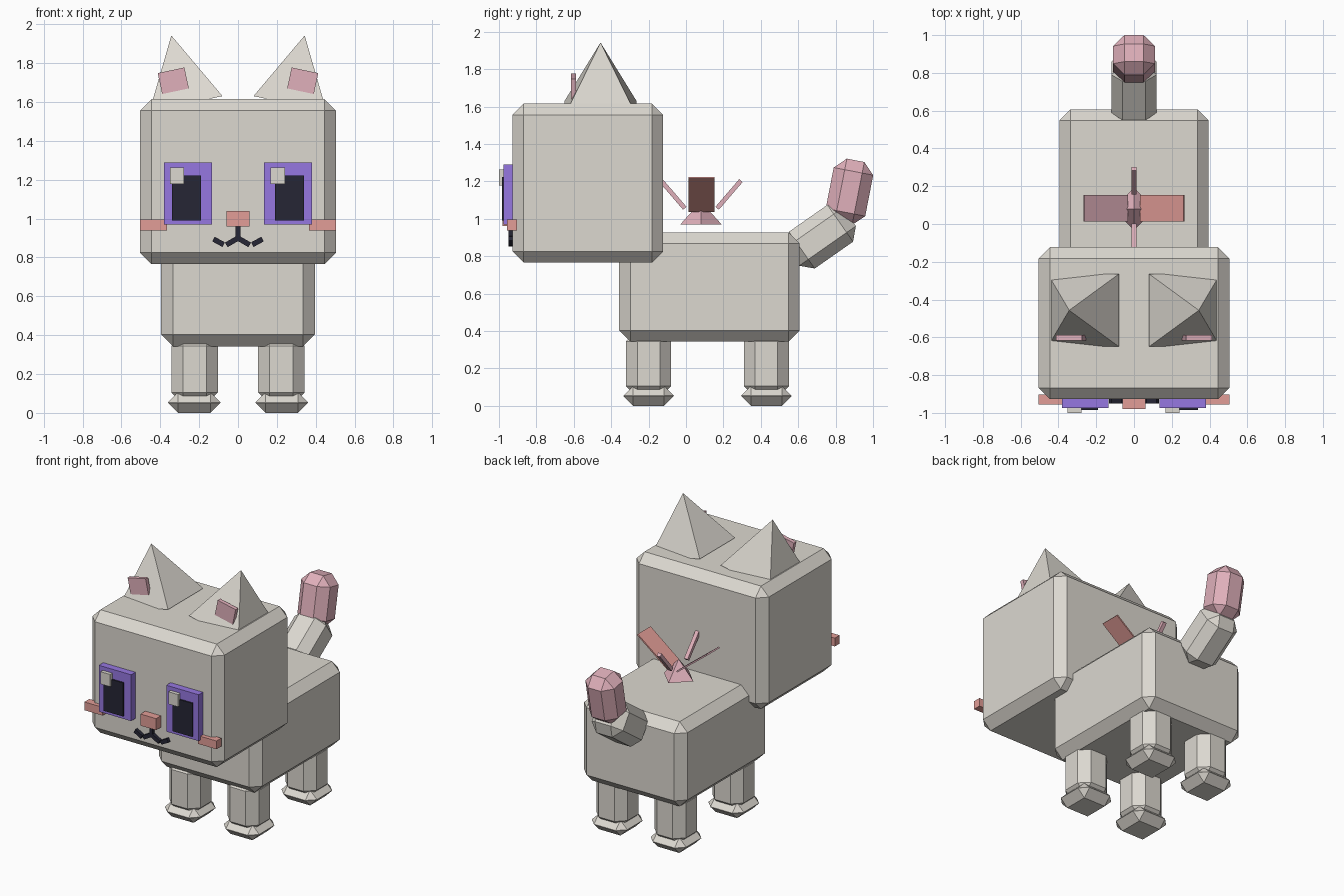
import bpy, bmesh
from math import radians
from mathutils import Matrix, Vector

if "Cube" in bpy.data.objects:
    bpy.data.objects.remove(bpy.data.objects["Cube"])


def material(name, *srgb):
    color = [((c / 255 + 0.055) / 1.055) ** 2.4 for c in srgb] + [1]
    m = bpy.data.materials.new(name)
    m.use_nodes = True
    m.diffuse_color = color
    m.node_tree.nodes["Principled BSDF"].inputs["Base Color"].default_value = color
    return m


FUR = material("warm_grey_fur", 220, 216, 208)
PINK = material("soft_pink", 224, 176, 187)
SALMON = material("salmon", 226, 157, 151)
PURPLE = material("purple", 150, 119, 225)
DARK = material("near_black", 38, 38, 53)


def finish(name, bm, mat, loc, rot):
    mesh = bpy.data.meshes.new(name)
    bm.to_mesh(mesh)
    bm.free()
    mesh.materials.append(mat)
    ob = bpy.data.objects.new(name, mesh)
    ob.location = loc
    ob.rotation_euler = rot
    bpy.context.collection.objects.link(ob)
    return ob


def box(name, mat, loc, size, rot=(0, 0, 0), bevel=0):
    bm = bmesh.new()
    bmesh.ops.create_cube(bm, size=1)
    bmesh.ops.scale(bm, vec=Vector(size), verts=bm.verts)
    ob = finish(name, bm, mat, loc, rot)
    if bevel:
        mod = ob.modifiers.new("chamfer", 'BEVEL')
        mod.width = bevel
        mod.segments = 1
        mod.limit_method = 'NONE'
    return ob


def pyramid(name, mat, loc, radius, height, turn=0, rot=(0, 0, 0)):
    # origin at the centre of the base
    bm = bmesh.new()
    spin = Matrix.Rotation(radians(turn), 4, 'Z')
    bmesh.ops.create_cone(bm, cap_ends=True, segments=4, radius1=radius, radius2=0,
                          depth=height, matrix=spin @ Matrix.Translation((0, 0, height / 2)))
    bmesh.ops.remove_doubles(bm, verts=bm.verts, dist=0.0001)
    return finish(name, bm, mat, loc, rot)


# Body and head
box("body", FUR, (0, 0.125, 0.635), (0.79, 0.965, 0.585), bevel=0.06)
box("head", FUR, (0, -0.525, 1.19), (1.01, 0.805, 0.85), bevel=0.06)

# Tail
box("tail_base", FUR, (0, 0.722, 0.904), (0.24, 0.24, 0.37), (radians(-55), 0, 0), 0.06)
box("tail_tip", PINK, (0, 0.874, 1.144), (0.22, 0.215, 0.343), (radians(-11), 0, 0), 0.06)

# Nose and middle of the mouth
box("nose", SALMON, (0, -0.94, 1.0), (0.12, 0.08, 0.08))
box("mouth_middle", DARK, (0, -0.93, 0.925), (0.024, 0.04, 0.08))

# Bow knot
BOW_Y = 0.08
pyramid("bow_knot", PINK, (0, BOW_Y, 0.968), 0.112, 0.125)

for s, side in ((-1, "right"), (1, "left")):
    # Legs and feet
    for y, end in ((-0.2, "front"), (0.43, "back")):
        box(f"{end}_{side}_leg", FUR, (s * 0.223, y, 0.225), (0.24, 0.24, 0.36), bevel=0.06)
        box(f"{end}_{side}_foot", FUR, (s * 0.225, y, 0.053), (0.27, 0.27, 0.106), bevel=0.052)

    # Ears
    tilt = (0, s * 0.21, 0)
    pyramid(f"{side}_ear", FUR, (s * 0.268, -0.457, 1.59), 0.272, 0.36, 45, tilt)
    box(f"{side}_inner_ear", PINK, (s * 0.333, -0.602, 1.709), (0.14, 0.027, 0.11), tilt)

    # Eyes: both highlights sit towards the same side
    box(f"{side}_eye", PURPLE, (s * 0.258, -0.945, 1.129), (0.247, 0.06, 0.32))
    box(f"{side}_pupil", DARK, (s * 0.265, -0.96, 1.106), (0.15, 0.05, 0.232))
    box(f"{side}_eye_highlight", FUR, (s * 0.259 - 0.055, -0.975, 1.22), (0.074, 0.05, 0.085))

    # Cheeks and mouth strokes
    box(f"{side}_cheek", SALMON, (s * 0.435, -0.93, 0.967), (0.14, 0.053, 0.057))
    box(f"{side}_mouth_inner", DARK, (s * 0.03, -0.93, 0.882), (0.07, 0.04, 0.027),
        (0, s * 0.52, 0))
    box(f"{side}_mouth_outer", DARK, (s * 0.1, -0.93, 0.88), (0.06, 0.04, 0.027),
        (0, -s * 0.5, 0))

    # Bow loops spread sideways, ribbons spread lengthwise
    box(f"{side}_bow_loop", SALMON if s > 0 else PINK, (s * 0.15, BOW_Y + 0.003, 1.13),
        (0.29, 0.14, 0.01), (0, -s * 0.66, 0))
    box(f"{'back' if s > 0 else 'front'}_ribbon", PINK, (0, BOW_Y + s * 0.15, 1.13),
        (0.027, 0.195, 0.024), (s * 0.86, 0, 0))
